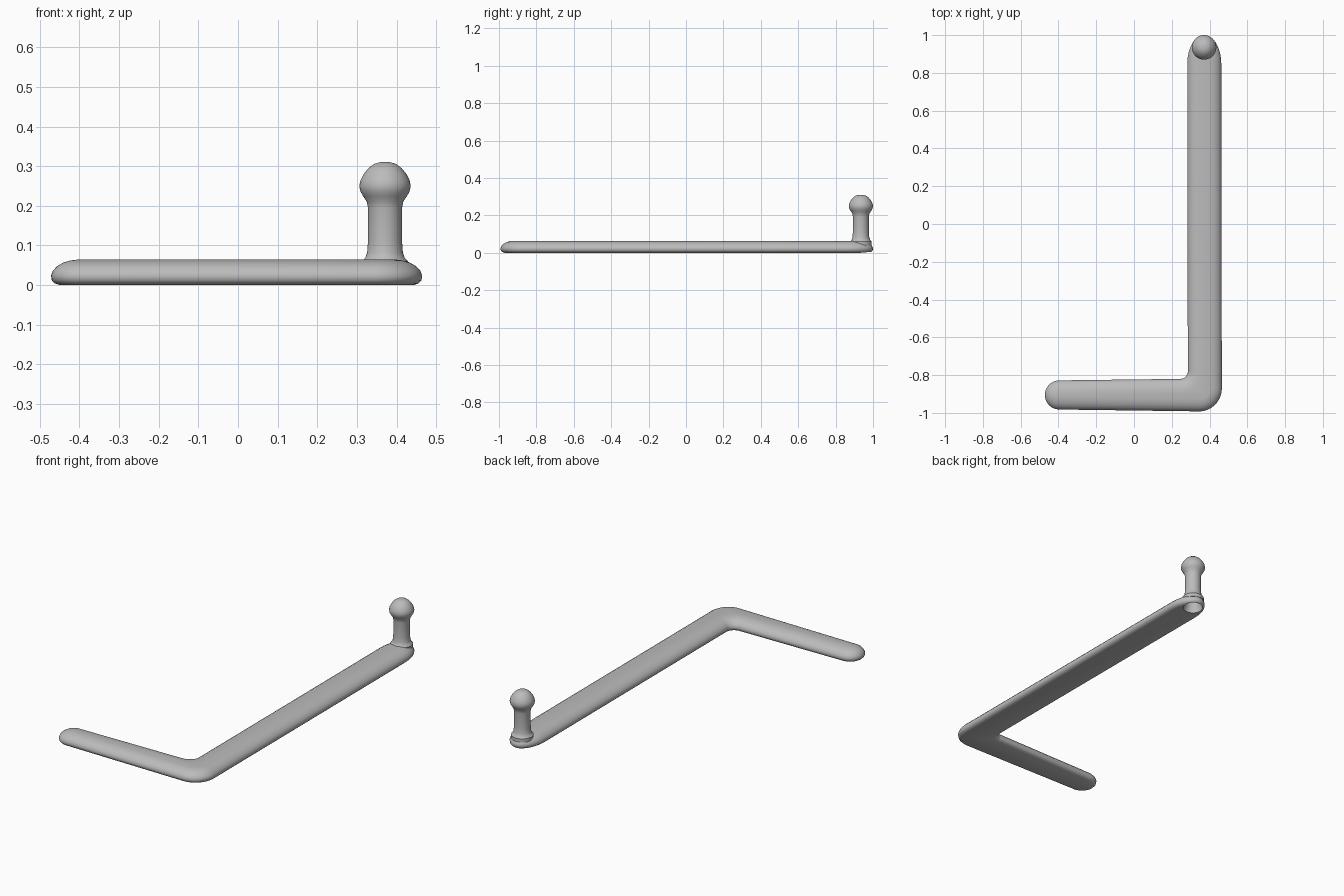
import bpy
import bmesh
from math import cos, sin, radians, tau

cube = bpy.data.objects.get("Cube")
if cube:
    bpy.data.objects.remove(cube, do_unlink=True)

grey = bpy.data.materials.new("plain grey")
grey.use_nodes = True
grey.diffuse_color = (0.5, 0.5, 0.5, 1)
grey.node_tree.nodes["Principled BSDF"].inputs["Base Color"].default_value = grey.diffuse_color

POST_X, POST_Y = 0.371, 0.935


def skin(name, rings):
    """Join equal-length rings of points into a closed solid."""
    bm = bmesh.new()
    loops = [[bm.verts.new(p) for p in ring] for ring in rings]
    n = len(loops[0])
    for low, high in zip(loops, loops[1:]):
        for i in range(n):
            j = (i + 1) % n
            bm.faces.new((low[i], low[j], high[j], high[i]))
    bm.faces.new(loops[0][::-1])
    bm.faces.new(loops[-1])
    bmesh.ops.recalc_face_normals(bm, faces=bm.faces)
    mesh = bpy.data.meshes.new(name)
    bm.to_mesh(mesh)
    bm.free()
    mesh.materials.append(grey)
    obj = bpy.data.objects.new(name, mesh)
    bpy.context.collection.objects.link(obj)
    return obj


def lathe(name, profile, sides=40):
    return skin(name, [[(POST_X + r * cos(tau * i / sides), POST_Y + r * sin(tau * i / sides), z)
                        for i in range(sides)] for r, z in profile])


# Corners of the L outline: centre, radii, start and end angle, sign of the inset
CORNERS = [
    ((-0.395, -0.905), (0.077, 0.077), 90, 270, -1),
    ((0.345, -0.87), (0.12, 0.122), 270, 360, -1),
    ((0.372, 0.85), (0.09, 0.15), 0, 180, -1),
    ((0.245, -0.78), (0.04, 0.04), 0, -90, 1),
]


def outline(inset, z, steps=16):
    points = []
    for (cx, cy), (rx, ry), start, end, sign in CORNERS:
        for i in range(steps + 1):
            a = radians(start + (end - start) * i / steps)
            points.append((cx + (rx + sign * inset) * cos(a),
                           cy + (ry + sign * inset) * sin(a), z))
    return points


# Flat-bottomed bar with a softly rounded upper edge
edge = [(0.022, 0), (0.01, 0.004), (0.002, 0.012), (0, 0.024), (0.005, 0.036),
        (0.016, 0.048), (0.032, 0.057), (0.05, 0.062), (0.066, 0.064)]
bar = skin("l_shaped_bar", [outline(d, z) for d, z in edge])

# Post with a flared foot and a mushroom head
post = lathe("peg_with_knob", [
    (0.058, 0.04), (0.058, 0.06), (0.05, 0.068), (0.045, 0.082), (0.043, 0.11), (0.043, 0.195),
    (0.046, 0.21), (0.055, 0.224), (0.062, 0.236), (0.065, 0.25), (0.062, 0.264),
    (0.054, 0.28), (0.042, 0.295), (0.027, 0.306), (0.012, 0.31)])

# Hollow rising into the post from below
cutter = lathe("hollow_cutter", [(0.055, -0.02), (0.052, 0.006), (0.045, 0.03), (0.036, 0.06),
                                 (0.028, 0.085), (0.012, 0.1)])
cutter.hide_render = True

for obj in (bar, post):
    bpy.ops.object.select_all(action='DESELECT')
    obj.select_set(True)
    bpy.context.view_layer.objects.active = obj
    cut = obj.modifiers.new("hollow", 'BOOLEAN')
    cut.operation = 'DIFFERENCE'
    cut.solver = 'EXACT'
    cut.object = cutter
    bpy.ops.object.modifier_apply(modifier=cut.name)
    bpy.ops.object.shade_smooth_by_angle(angle=radians(40))

bpy.data.objects.remove(cutter, do_unlink=True)
